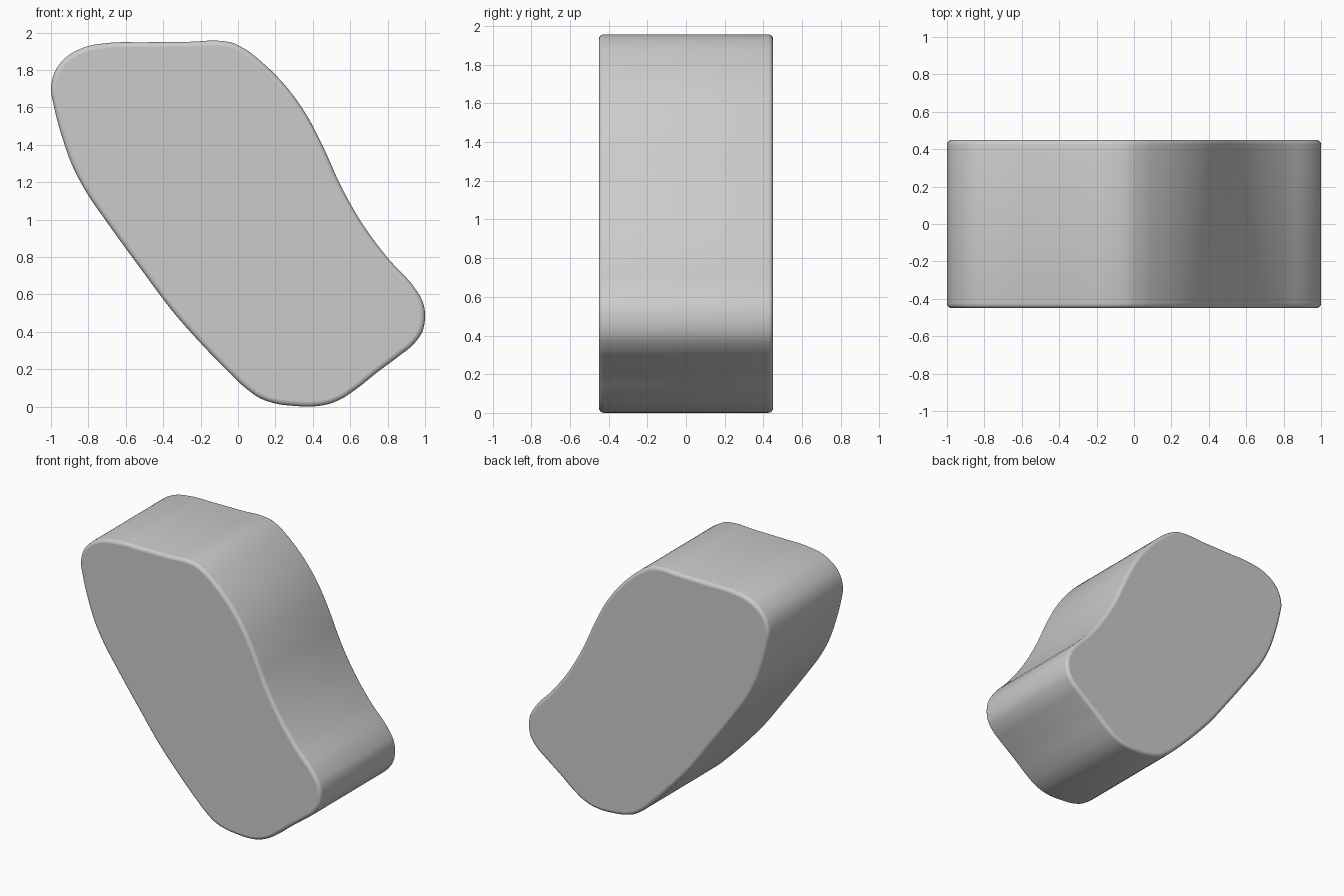
import bpy, bmesh
from mathutils import Vector

if "Cube" in bpy.data.objects:
    bpy.data.objects.remove(bpy.data.objects["Cube"])

HALF_DEPTH = 0.45
RIM = 0.025
STEPS = 5

# Front outline (x, z), clockwise from the left side
outline = [
    (-1.0, 1.70), (-0.975, 1.80), (-0.91, 1.875), (-0.82, 1.922), (-0.70, 1.944),
    (-0.50, 1.948), (-0.25, 1.951), (-0.10, 1.956), (-0.03, 1.945), (0.04, 1.91),
    (0.13, 1.84), (0.25, 1.72), (0.36, 1.57), (0.45, 1.40), (0.55, 1.18),
    (0.66, 0.985), (0.80, 0.795), (0.955, 0.62), (0.988, 0.56), (1.0, 0.48),
    (0.985, 0.40), (0.935, 0.33), (0.86, 0.27), (0.74, 0.18), (0.62, 0.085),
    (0.55, 0.04), (0.48, 0.013), (0.40, 0.001), (0.30, 0.004), (0.20, 0.017),
    (0.12, 0.044), (0.04, 0.10), (-0.05, 0.185), (-0.20, 0.34), (-0.35, 0.51),
    (-0.50, 0.71), (-0.70, 0.985), (-0.81, 1.145), (-0.88, 1.275), (-0.94, 1.44),
    (-0.985, 1.61),
]


def smooth_loop(points, steps):
    """Closed centripetal-style spline through the points."""
    pts = [Vector(p) for p in points]
    n, out = len(pts), []
    for i in range(n):
        p0, p1, p2, p3 = (pts[(i + k) % n] for k in (-1, 0, 1, 2))
        a, b, c = ((q - p).length for p, q in ((p0, p1), (p1, p2), (p2, p3)))
        m1 = ((p1 - p0) / a * b + (p2 - p1) / b * a) / (a + b) * b
        m2 = ((p2 - p1) / b * c + (p3 - p2) / c * b) / (b + c) * b
        for s in range(steps):
            t = s / steps
            out.append(p1 * (2*t**3 - 3*t**2 + 1) + m1 * (t**3 - 2*t**2 + t)
                       + p2 * (3*t**2 - 2*t**3) + m2 * (t**3 - t**2))
    return out


# Extruded slab
bm = bmesh.new()
loop = smooth_loop(outline, STEPS)
front = [bm.verts.new((p.x, -HALF_DEPTH, p.y)) for p in loop]
back = [bm.verts.new((p.x, HALF_DEPTH, p.y)) for p in loop]
caps = [bm.faces.new(front), bm.faces.new(back)]
n = len(loop)
for i in range(n):
    j = (i + 1) % n
    bm.faces.new((front[i], front[j], back[j], back[i]))
bmesh.ops.recalc_face_normals(bm, faces=bm.faces)

# Rounded rims on both faces
rims = list({e for f in caps for e in f.edges})
bmesh.ops.bevel(bm, geom=rims, offset=RIM, segments=4, profile=0.5,
                affect='EDGES', clamp_overlap=True)

mesh = bpy.data.meshes.new("rounded_slab")
bm.to_mesh(mesh)
bm.free()
slab = bpy.data.objects.new("rounded_slab", mesh)
bpy.context.collection.objects.link(slab)

# Smooth sides, flat front and back
bpy.context.view_layer.objects.active = slab
slab.select_set(True)
bpy.ops.object.shade_smooth_by_angle()
for poly in mesh.polygons:
    if len(poly.vertices) > 4:
        poly.use_smooth = False
